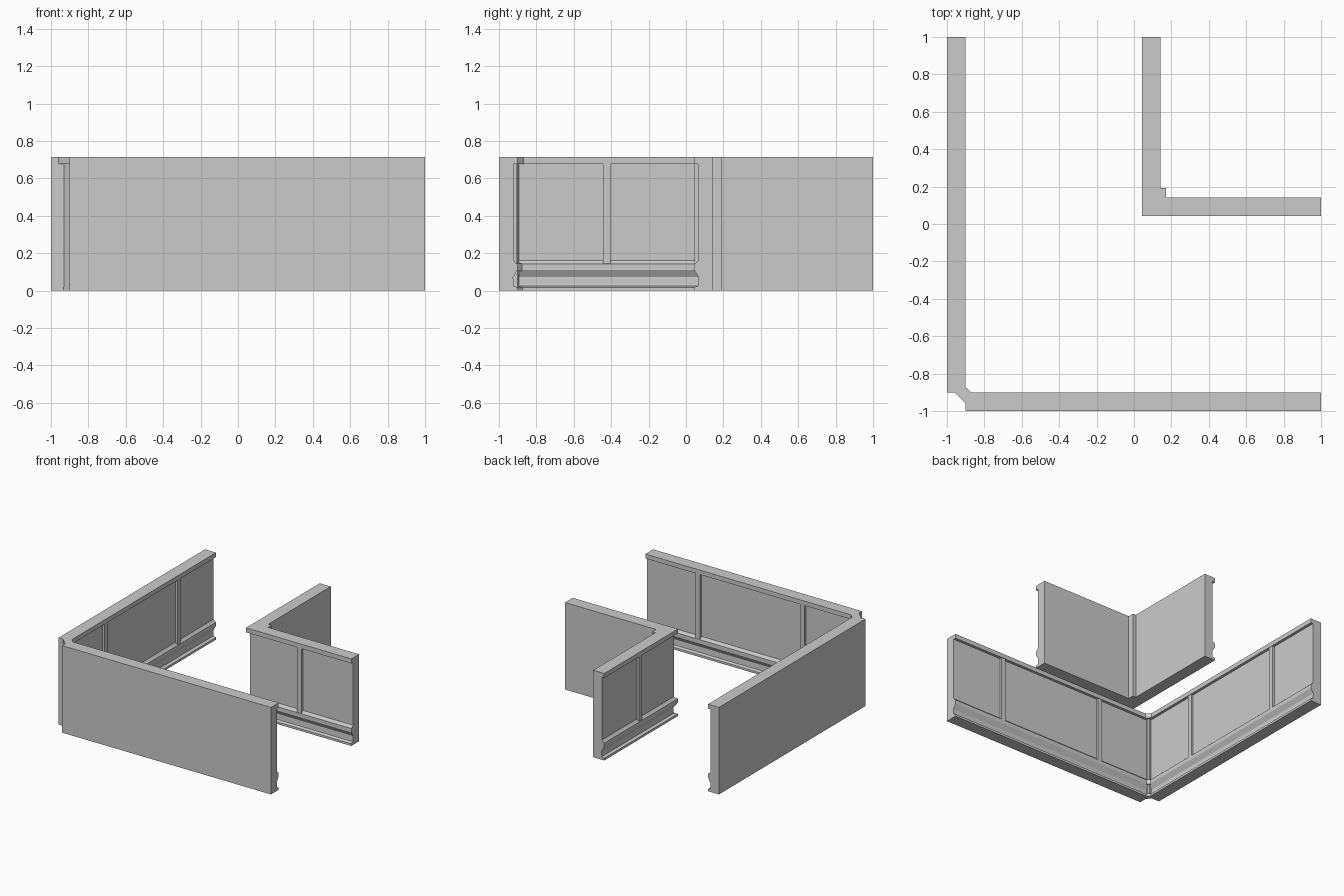
import bpy, bmesh

if "Cube" in bpy.data.objects:
    bpy.data.objects.remove(bpy.data.objects["Cube"])

H = 0.715      # wall height
T = 0.1        # wall thickness
# cross-section: (distance from flat back, height)
PROFILE = [(0, 0), (T, 0), (T, 0.018), (0.078, 0.026), (0.076, 0.072),
           (0.099, 0.11), (0.099, 0.143), (0.091, 0.147), (0.078, 0.162),
           (0.078, 0.678), (T, 0.678), (T, H), (0, H)]


def make(name, rings, swap=False):
    """Solid through two matching rings of points; swap mirrors across x = y."""
    bm = bmesh.new()
    a, b = [[bm.verts.new((p[1], p[0], p[2]) if swap else p) for p in r]
            for r in rings]
    n = len(a)
    bm.faces.new(a)
    bm.faces.new(b[::-1])
    for i in range(n):
        j = (i + 1) % n
        bm.faces.new((a[i], b[i], b[j], a[j]))
    bmesh.ops.recalc_face_normals(bm, faces=bm.faces)
    me = bpy.data.meshes.new(name)
    bm.to_mesh(me)
    bm.free()
    ob = bpy.data.objects.new(name, me)
    bpy.context.collection.objects.link(ob)
    return ob


def prism(name, pts, z0, z1, swap=False):
    return make(name, [[(x, y, z) for x, y in pts] for z in (z0, z1)], swap)


def box(name, x0, x1, y0, y1, z0, z1, swap=False):
    return prism(name, [(x0, y0), (x1, y0), (x1, y1), (x0, y1)], z0, z1, swap)


for swap, side in ((False, "front"), (True, "left")):
    # outer wall: flat outside, panelled inside
    make(f"outer_wall_{side}",
         [[(x, -1 + d, z) for d, z in PROFILE] for x in (-0.9, 1)], swap)
    for i, x in enumerate((-0.425, 0.525)):
        box(f"outer_stile_{side}_{i}", x - 0.02, x + 0.02,
            -0.93, -0.903, 0.14, 0.69, swap)
    # inner wall: panelled outside, mitred at the corner
    inner = [(0.143 - d, z) for d, z in PROFILE]
    make(f"inner_wall_{side}", [[(y, y, z) for y, z in inner],
                                [(1, y, z) for y, z in inner]], swap)
    box(f"inner_stile_{side}", 0.505, 0.545, 0.046, 0.075, 0.14, 0.69, swap)


def corner(name, outer, inner, z0, z1):
    """Diagonal corner piece joining the two outer walls."""
    prism(name, [(-0.9 - outer, -0.9), (-0.9, -0.9 - outer),
                 (-0.9 + inner, -0.9), (-0.9, -0.9 + inner)], z0, z1)


# outer corner post, with cap, moulding and foot
corner("corner_cap", 0.06, 0.03, 0.678, H)
corner("corner_post", 0.03, 0.008, 0.018, 0.678)
corner("corner_moulding", 0.03, 0.022, 0.105, 0.145)
corner("corner_foot", 0.033, 0.025, 0, 0.02)

# post in the back of the inner corner
box("inner_corner_post", 0.135, 0.172, 0.135, 0.192, 0, H)
